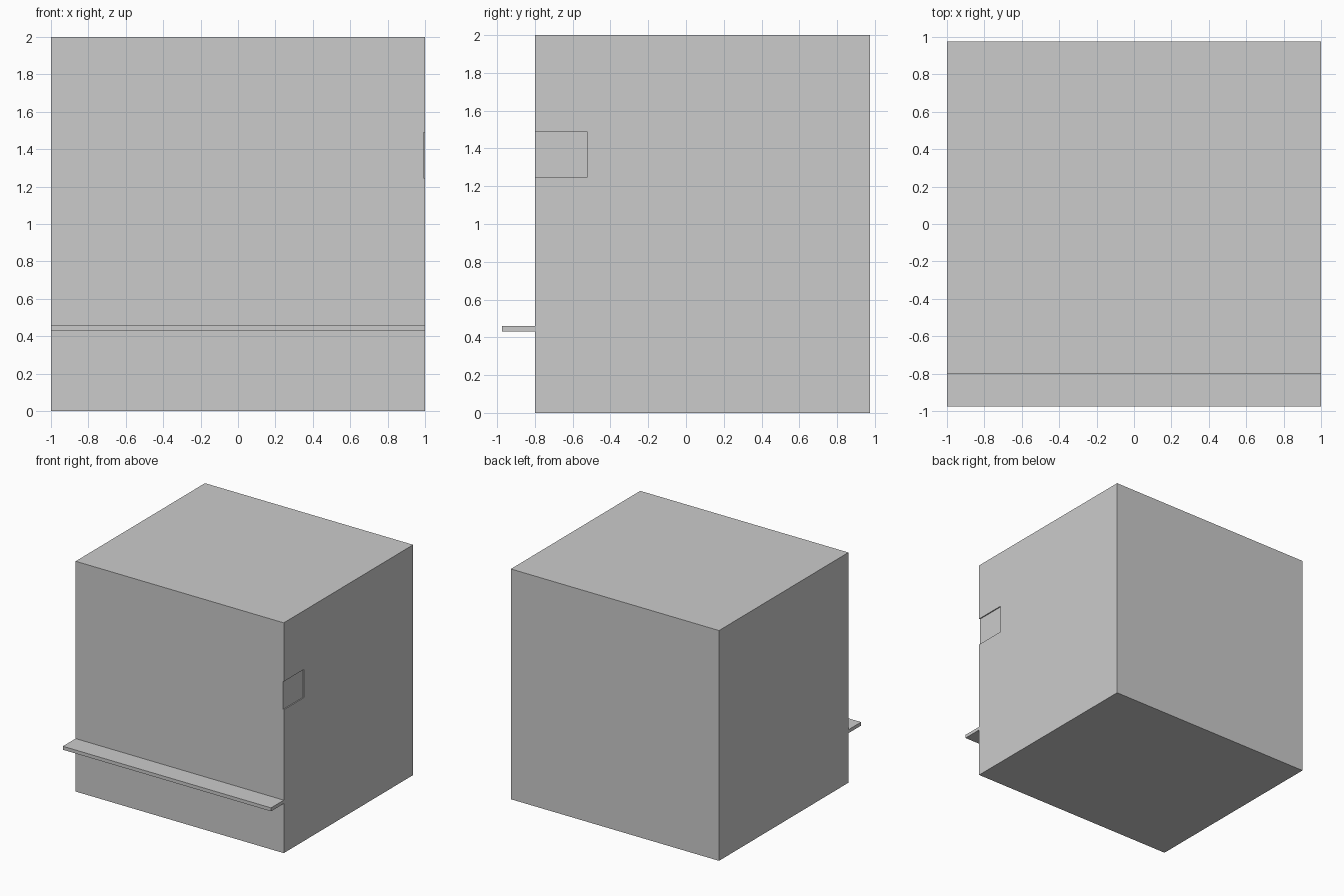
import bpy
import bmesh
from mathutils import Vector

if "Cube" in bpy.data.objects:
    bpy.data.objects.remove(bpy.data.objects["Cube"])


def box(name, lo, hi):
    """Axis-aligned box between two corners."""
    lo, hi = Vector(lo), Vector(hi)
    bm = bmesh.new()
    bmesh.ops.create_cube(bm, size=1)
    for v in bm.verts:
        v.co = (lo + hi) / 2 + v.co * (hi - lo)
    mesh = bpy.data.meshes.new(name)
    bm.to_mesh(mesh)
    bm.free()
    obj = bpy.data.objects.new(name, mesh)
    bpy.context.collection.objects.link(obj)
    return obj


# Main cabinet block
body = box("cabinet_body", (-1, -0.80, 0), (1, 0.975, 2))

# Shallow recess in the right side, open at the front edge
cutter = box("recess_cutter", (0.991, -0.9, 1.245), (1.1, -0.525, 1.49))
cutter.hide_render = True
cutter.hide_viewport = True
cut = body.modifiers.new("side_recess", "BOOLEAN")
cut.operation = "DIFFERENCE"
cut.solver = "EXACT"
cut.object = cutter

# Thin full-width ledge on the front
box("front_ledge", (-1, -0.975, 0.43), (1, -0.80, 0.46))
